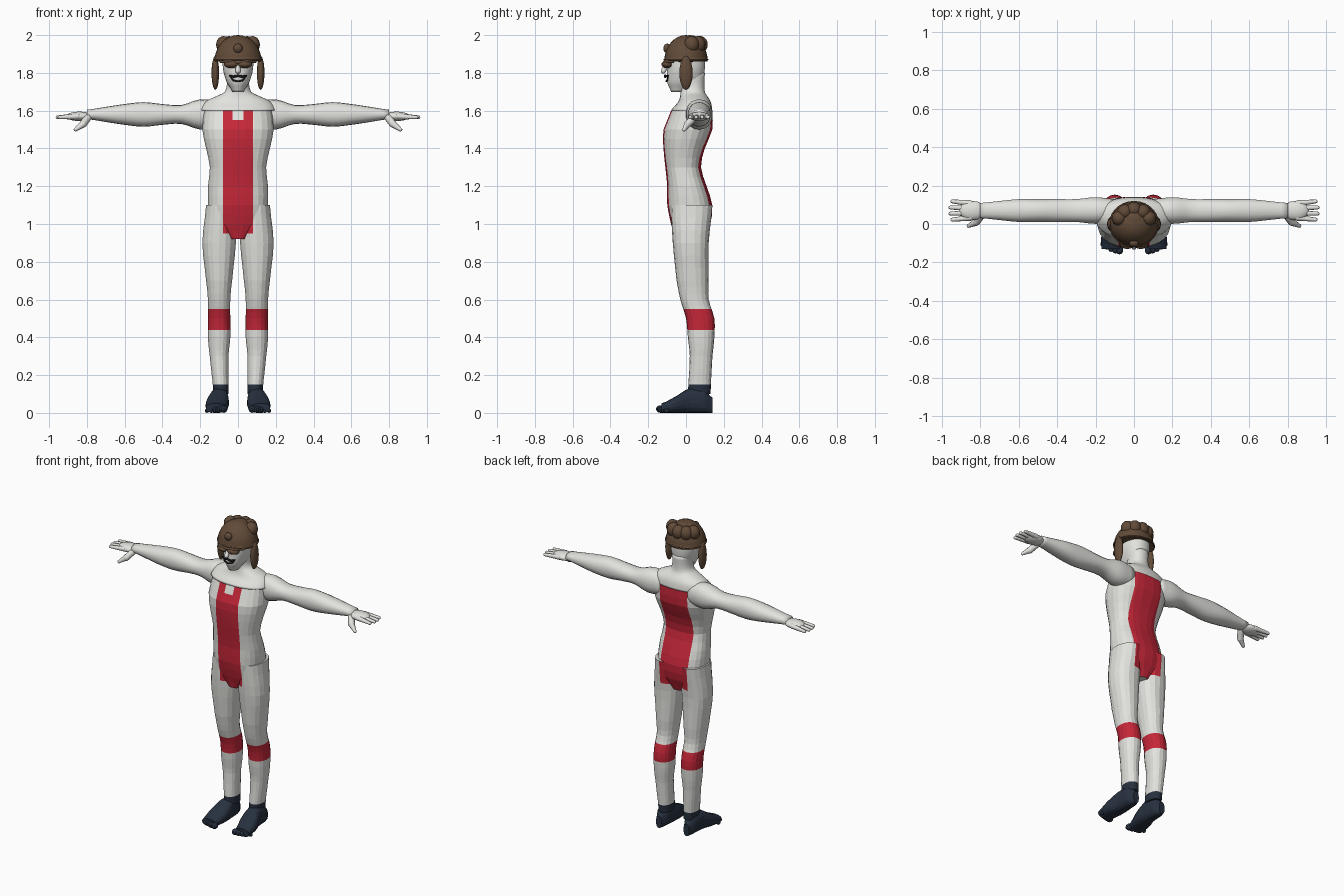
import bpy, bmesh, math
from mathutils import Vector, Matrix

cube = bpy.data.objects.get("Cube")
if cube:
    bpy.data.objects.remove(cube, do_unlink=True)


def material(name, *color):
    mat = bpy.data.materials.new(name)
    mat.use_nodes = True
    mat.diffuse_color = (*color, 1)
    node = mat.node_tree.nodes["Principled BSDF"]
    node.inputs["Base Color"].default_value = (*color, 1)
    node.inputs["Roughness"].default_value = 0.8
    return mat


WHITE = material("pale white", 0.76, 0.76, 0.73)
RED = material("suit red", 0.56, 0.02, 0.04)
NAVY = material("dark navy", 0.02, 0.03, 0.05)
BROWN = material("leather brown", 0.12, 0.07, 0.04)
BLACK = material("black", 0.01, 0.01, 0.01)


def finish(name, bm, *mats, smooth=False, mirror=False):
    """Turn a bmesh into an object, optionally mirrored across x."""
    bmesh.ops.recalc_face_normals(bm, faces=bm.faces)
    for face in bm.faces:
        face.smooth = smooth
    mesh = bpy.data.meshes.new(name)
    bm.to_mesh(mesh)
    bm.free()
    for mat in mats:
        mesh.materials.append(mat)
    obj = bpy.data.objects.new(name, mesh)
    bpy.context.collection.objects.link(obj)
    if mirror:
        obj.modifiers.new("Mirror", 'MIRROR').use_mirror_merge = False


def spline(a, b, c, d, t):
    """Catmull-Rom value between b and c."""
    return b + t * (c - a + t * (2*a - 5*b + 4*c - d + t * (3*b - a - 3*c + d))) / 2


def refine(stations, steps):
    """Insert smooth in-between cross-sections."""
    last = len(stations) - 1
    rows = []
    for i in range(last):
        near = [stations[min(max(i + k, 0), last)] for k in (-1, 0, 1, 2)]
        for k in range(steps):
            t = k / steps
            row = [spline(*column, t) for column in zip(*near)]
            row[0] = near[1][0] + t * (near[2][0] - near[1][0])
            rows.append(row)
    return rows + [stations[-1]]


def loft(stations, axis='z', sides=18, power=2.2, steps=3):
    """Skin rounded sections given as position, centre, half width, low, high."""
    bm = bmesh.new()
    rings = []
    for t, middle, half, low, high in refine(stations, steps):
        ring = []
        for i in range(sides):
            angle = math.tau * (i + 0.5) / sides
            c, s = math.cos(angle), math.sin(angle)
            a = middle + half * math.copysign(abs(c) ** (2 / power), c)
            b = (low + high + (high - low) * math.copysign(abs(s) ** (2 / power), s)) / 2
            ring.append(bm.verts.new({'x': (t, a, b), 'y': (a, t, b), 'z': (a, b, t)}[axis]))
        rings.append(ring)
    for lower, upper in zip(rings, rings[1:]):
        for i in range(sides):
            bm.faces.new((lower[i - 1], lower[i], upper[i], upper[i - 1]))
    bm.faces.new(rings[0])
    bm.faces.new(rings[-1])
    return bm


def cut(bm, axis, *values, clear_below=False):
    """Slice the mesh across an axis so that colours get clean borders."""
    normal = Vector((axis == 'x', axis == 'y', axis == 'z'))
    for value in values:
        bmesh.ops.bisect_plane(bm, geom=bm.verts[:] + bm.edges[:] + bm.faces[:],
                               plane_co=normal * value, plane_no=normal,
                               clear_inner=clear_below)


def paint(bm, slot, rule):
    for face in bm.faces:
        if rule(face.calc_center_median()):
            face.material_index = slot


def ball(bm, center, size, segments=16):
    place = Matrix.Translation(center) @ Matrix.Diagonal((*size, 1))
    bmesh.ops.create_uvsphere(bm, u_segments=segments, v_segments=segments // 2 + 2,
                              radius=1, matrix=place)


def tube(bm, points, radii, sides=8):
    """Chain of tapered segments with round joints."""
    pts = [Vector(p) for p in points]
    for p, r in zip(pts, radii):
        ball(bm, p, (r, r, r), sides)
    for p, q, start, end in zip(pts, pts[1:], radii, radii[1:]):
        turn = (q - p).to_track_quat('Z', 'Y').to_matrix().to_4x4()
        bmesh.ops.create_cone(bm, segments=sides, radius1=start, radius2=end,
                              depth=(q - p).length,
                              matrix=Matrix.Translation((p + q) / 2) @ turn)


# Torso with a red stripe down the front and back, notched at the collar
stripe, back_stripe, notch = 0.08, 0.1, 0.03
bm = loft([(0.92, 0, 0.05, -0.06, 0.1), (1, 0, 0.15, -0.08, 0.13), (1.1, 0, 0.16, -0.1, 0.14),
           (1.2, 0, 0.16, -0.1, 0.11), (1.3, 0, 0.15, -0.11, 0.08), (1.4, 0, 0.17, -0.12, 0.1),
           (1.5, 0, 0.19, -0.12, 0.14), (1.6, 0, 0.18, -0.08, 0.14)],
          sides=24, power=2.5, steps=2)
for width in (stripe, back_stripe, notch):
    cut(bm, 'x', -width, width)
cut(bm, 'z', 1.55)
paint(bm, 1, lambda c: c.y > notch and abs(c.x) < back_stripe)
paint(bm, 1, lambda c: c.y < 0 and abs(c.x) < stripe)
paint(bm, 0, lambda c: c.y < 0 and abs(c.x) < notch and c.z > 1.55)
finish("torso", bm, WHITE, RED)

# Smooth shoulders and neck above the suit
finish("shoulders_and_neck",
       loft([(1.6, 0, 0.2, -0.08, 0.14), (1.65, 0, 0.17, -0.04, 0.13),
             (1.7, 0, 0.07, -0.03, 0.1), (1.8, 0, 0.06, -0.04, 0.1)], sides=28, steps=5),
       WHITE, smooth=True)

# Legs with dark ankles, red knee bands and a red seat
bm = loft([(0.1, 0.09, 0.04, 0.01, 0.13), (0.3, 0.1, 0.05, 0.02, 0.14),
           (0.4, 0.1, 0.06, 0.01, 0.15), (0.5, 0.1, 0.06, 0, 0.15),
           (0.6, 0.1, 0.06, -0.03, 0.12), (0.7, 0.1, 0.07, -0.05, 0.12),
           (0.9, 0.1, 0.09, -0.07, 0.12), (1.1, 0.09, 0.08, -0.08, 0.14)])
cut(bm, 'z', 0.15, 0.44, 0.55, 0.95)
cut(bm, 'x', stripe, back_stripe)
paint(bm, 1, lambda c: 0.44 < c.z < 0.55)
paint(bm, 1, lambda c: c.z > 0.95 and c.x < (back_stripe if c.y > notch else stripe))
paint(bm, 2, lambda c: c.z < 0.15)
finish("legs", bm, WHITE, RED, NAVY, mirror=True)

# Dark bare-shaped feet with five toes
bm = loft([(-0.13, 0.12, 0.05, 0, 0.05), (-0.05, 0.11, 0.06, 0, 0.09),
           (0.02, 0.1, 0.05, 0, 0.13), (0.1, 0.1, 0.04, 0, 0.12),
           (0.14, 0.1, 0.02, 0, 0.08)], 'y', power=2.5)
for i in range(5):
    r = 0.02 - i / 500
    ball(bm, (0.075 + i / 45, -0.135 + i * i / 500, r), (r, r * 1.2, r), 10)
finish("feet", bm, NAVY, mirror=True)

# Outstretched arms, level along the shoulder line
arm_z = 1.58
finish("arms",
       loft([(x, 0.07, width, arm_z - height, arm_z + height) for x, width, height in
             ((0.1, 0.06, 0.07), (0.2, 0.07, 0.08), (0.3, 0.06, 0.05), (0.4, 0.06, 0.055),
              (0.5, 0.06, 0.065), (0.6, 0.06, 0.055), (0.7, 0.05, 0.04), (0.8, 0.04, 0.025))],
            'x'),
       WHITE, smooth=True, mirror=True)

# Hands with four fingers and a lowered thumb
bm = bmesh.new()
ball(bm, (0.84, 0.07, 1.57), (0.07, 0.05, 0.025))
for i in range(4):
    offset = i - 1.5
    y = 0.07 + offset / 40
    tube(bm, [(0.85, y, 1.57), (0.96 - abs(offset) / 100, y + offset / 150, 1.565)],
         [0.016, 0.01])
tube(bm, [(0.79, 0.05, 1.57), (0.82, 0.01, 1.53), (0.86, -0.01, 1.5)], [0.02, 0.02, 0.01])
finish("hands", bm, WHITE, smooth=True, mirror=True)

# Head with jaw and nose
bm = loft([(1.7, 0, 0.03, -0.08, 0), (1.75, 0, 0.06, -0.1, 0.08),
           (1.82, 0, 0.08, -0.1, 0.1), (1.9, 0, 0.08, -0.1, 0.1)], sides=28, steps=4)
tube(bm, [(0, -0.1, 1.85), (0, -0.12, 1.81)], [0.01, 0.014])
finish("head", bm, WHITE, smooth=True)

# Moustache above a curved mouth line
bm = bmesh.new()
corner = (0.045, -0.095, 1.785)
tube(bm, [(0, -0.11, 1.785), (0.025, -0.11, 1.78), corner], [0.006, 0.007, 0.004])
tube(bm, [(0, -0.105, 1.755), (0.025, -0.1, 1.76), corner], [0.004, 0.005, 0.003])
finish("moustache_and_mouth", bm, BLACK, smooth=True, mirror=True)

# Leather helmet: dome, rolled rim, padded lobes around the back, front boss
bm = bmesh.new()
ball(bm, (0, 0, 1.86), (0.125, 0.115, 0.14), 28)
cut(bm, 'z', 1.86, clear_below=True)
ball(bm, (0, 0, 1.87), (0.13, 0.12, 0.015), 28)
for i in range(5):
    angle = math.pi * (i + 0.5) / 5
    ball(bm, (0.08 * math.cos(angle), 0.01 + 0.065 * math.sin(angle), 1.95),
         (0.04, 0.04, 0.045))
ball(bm, (0, 0.02, 1.97), (0.05, 0.05, 0.03))
ball(bm, (0, -0.1, 1.93), (0.025, 0.02, 0.025))
finish("helmet", bm, BROWN, smooth=True)

# Hanging ear flaps
bm = bmesh.new()
ball(bm, (0.12, 0, 1.8), (0.02, 0.035, 0.09))
finish("ear_flaps", bm, BROWN, smooth=True, mirror=True)

# Goggles with a strap to the temples
bm = bmesh.new()
ball(bm, (0.035, -0.1, 1.845), (0.04, 0.03, 0.02))
tube(bm, [(0, -0.11, 1.855), (0.05, -0.11, 1.86), (0.09, -0.07, 1.86)], [0.01, 0.01, 0.008])
finish("goggles", bm, BROWN, smooth=True, mirror=True)
